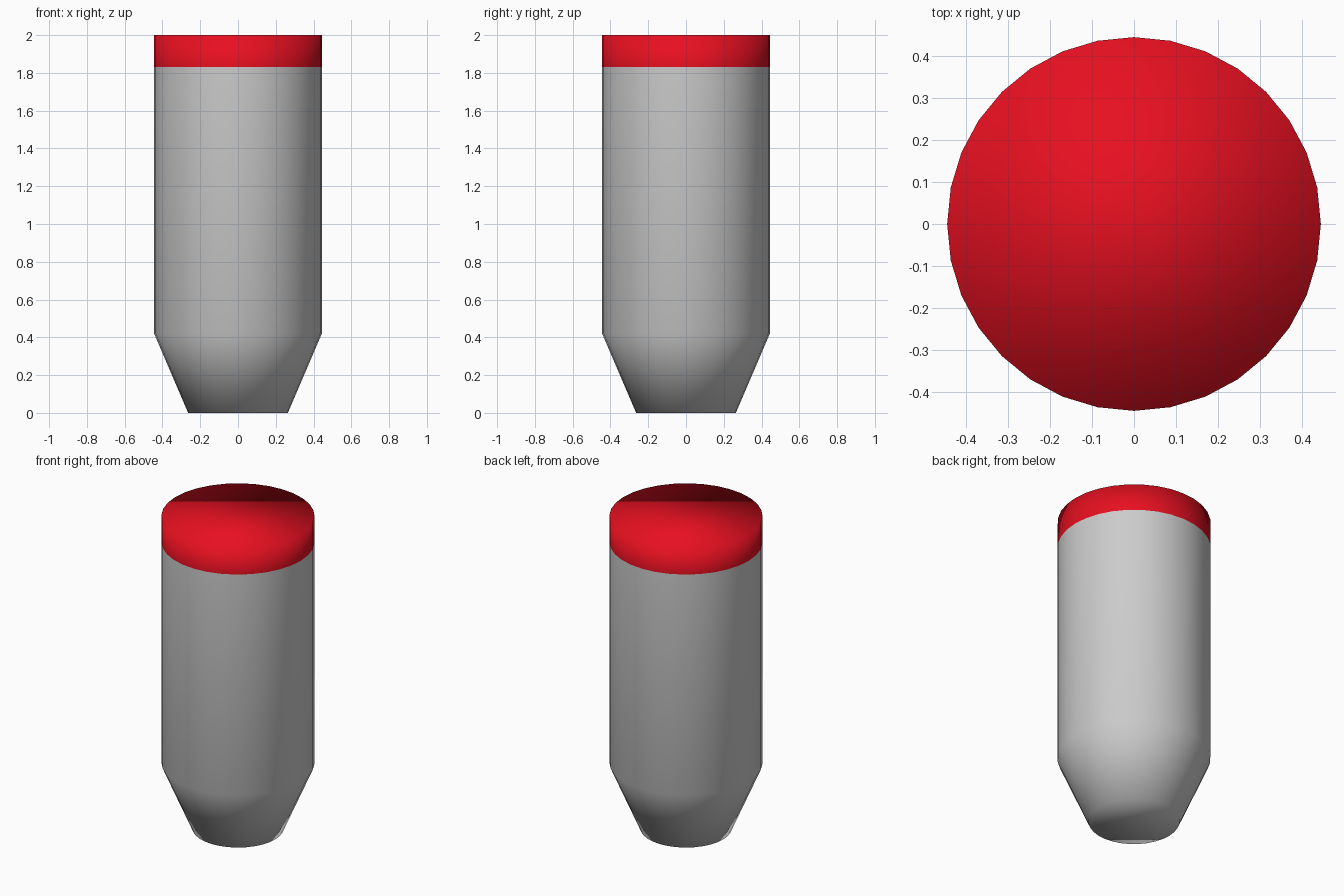
import bpy, bmesh
from math import cos, sin, tau

if "Cube" in bpy.data.objects:
    bpy.data.objects.remove(bpy.data.objects["Cube"])

SIDES = 32
PROFILE = [(0.264, 0.0), (0.444, 0.42), (0.444, 1.83), (0.444, 2.0)]  # radius, height

# Body: one lathed shell, grey with a red band and top
bm = bmesh.new()
rings = [[bm.verts.new((r * cos(tau * i / SIDES), r * sin(tau * i / SIDES), z))
          for i in range(SIDES)] for r, z in PROFILE]
for k, (low, high) in enumerate(zip(rings, rings[1:])):
    for i in range(SIDES):
        j = (i + 1) % SIDES
        face = bm.faces.new((low[i], low[j], high[j], high[i]))
        face.material_index = 1 if k == 2 else 0

# Flat end caps
bm.faces.new(rings[0][::-1])
bm.faces.new(rings[-1]).material_index = 1

# Smooth shading runs over every edge, caps included
for face in bm.faces:
    face.smooth = True

mesh = bpy.data.meshes.new("capped_cylinder")
bm.to_mesh(mesh)
bm.free()

# Materials
for name, color in (("grey", (0.8, 0.8, 0.8, 1)), ("red", (0.8, 0.005, 0.015, 1))):
    mat = bpy.data.materials.new(name)
    mat.diffuse_color = color
    mat.use_nodes = True
    mat.node_tree.nodes["Principled BSDF"].inputs["Base Color"].default_value = mat.diffuse_color
    mesh.materials.append(mat)

body = bpy.data.objects.new("capped_cylinder", mesh)
bpy.context.collection.objects.link(body)
